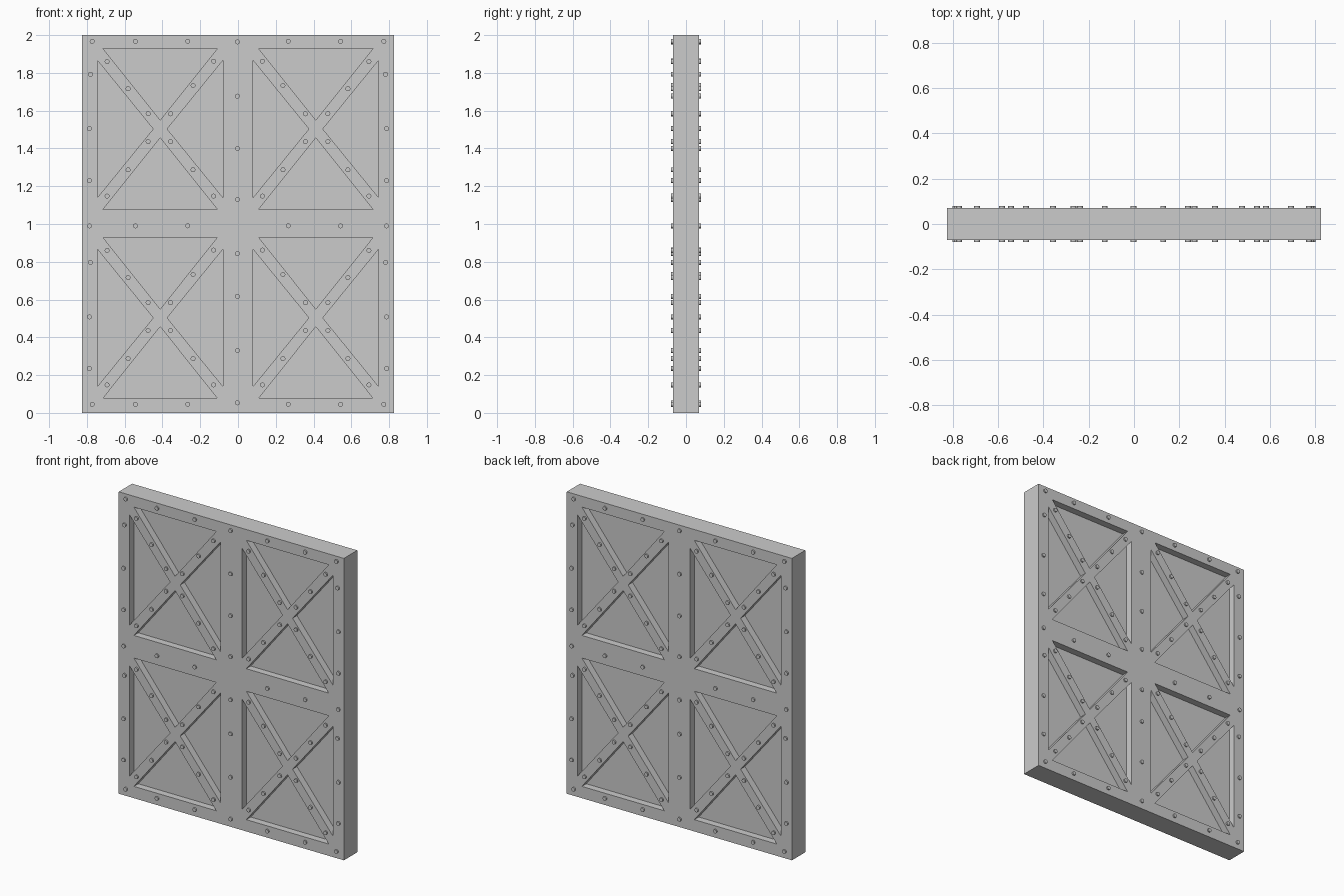
import bpy, bmesh
from mathutils import Matrix, Vector
from math import radians

if "Cube" in bpy.data.objects:
    bpy.data.objects.remove(bpy.data.objects["Cube"])

W, T, H = 0.825, 0.07, 2.0      # half width, half thickness, height
DEPTH = 0.046                   # recess depth on each face
CX, CZ = 0.412, (0.503, 1.503)  # cell centres


def make_object(name, bm):
    bmesh.ops.recalc_face_normals(bm, faces=bm.faces)
    me = bpy.data.meshes.new(name)
    bm.to_mesh(me)
    bm.free()
    ob = bpy.data.objects.new(name, me)
    bpy.context.collection.objects.link(ob)
    return ob


def prism(bm, pts, y0, y1):
    a = [bm.verts.new((x, y0, z)) for x, z in pts]
    b = [bm.verts.new((x, y1, z)) for x, z in pts]
    bm.faces.new(a)
    bm.faces.new(b[::-1])
    n = len(pts)
    for i in range(n):
        bm.faces.new((a[i], b[i], b[(i + 1) % n], a[(i + 1) % n]))


# Solid door slab
bm = bmesh.new()
prism(bm, [(-W, 0), (W, 0), (W, H), (-W, H)], -T, T)
slab = make_object("door_panel", bm)

# Triangular recesses left between the crossed braces, on both faces
bm = bmesh.new()
for cx in (-CX, CX):
    for cz in CZ:
        for s in (-1, 1):
            tris = ([(-0.302, s * 0.425), (0.302, s * 0.425), (0, s * 0.047)],
                    [(s * 0.333, -0.364), (s * 0.333, 0.364), (s * 0.037, 0)])
            for tri in tris:
                pts = [(cx + x, cz + z) for x, z in tri]
                for y in (-1, 1):
                    prism(bm, pts, y * (T - DEPTH), y * (T + 0.05))
cutter = make_object("recess_cutter", bm)
cutter.hide_render = True

mod = slab.modifiers.new("recesses", 'BOOLEAN')
mod.operation = 'DIFFERENCE'
mod.solver = 'EXACT'
mod.object = cutter
bpy.context.view_layer.objects.active = slab
slab.select_set(True)
bpy.ops.object.modifier_apply(modifier=mod.name)
bpy.data.objects.remove(cutter)

# Rivet positions: left half is listed, then mirrored in x
half = []
for z, edge in ((0.045, 0.772), (0.99, 0.786), (1.967, 0.772)):   # rails
    half += [(edge, z), (0.543, z), (0.266, z)]
half += [(0.787, z) for z in (0.235, 0.508, 1.23, 1.505)]         # stiles
half += [(0.781, z) for z in (0.797, 1.793)]
for cz in CZ:                                                     # braces
    half += [(CX + dx, cz + dz) for dx, dz in (
        (0.281, 0.357), (0.170, 0.213), (0.064, 0.081),
        (-0.055, 0.080), (-0.174, 0.230), (-0.283, 0.359),
        (0.064, -0.067), (0.170, -0.216), (0.281, -0.355),
        (-0.055, -0.067), (-0.174, -0.216), (-0.283, -0.355))]
spots = [(s * x, z) for x, z in half for s in (-1, 1)]
spots += [(-0.003, z) for z in                                    # centre post
          (0.053, 0.33, 0.617, 0.843, 1.13, 1.4, 1.677, 1.964)]

# Rivet heads on both faces
bm = bmesh.new()
for x, z in spots:
    for y in (-1, 1):
        m = (Matrix.Translation(Vector((x, y * (T + 0.002), z)))
             @ Matrix.Rotation(radians(90), 4, 'X'))
        bmesh.ops.create_cone(bm, cap_ends=True, segments=12, radius1=0.013,
                              radius2=0.013, depth=0.014, matrix=m)
make_object("rivets", bm)
